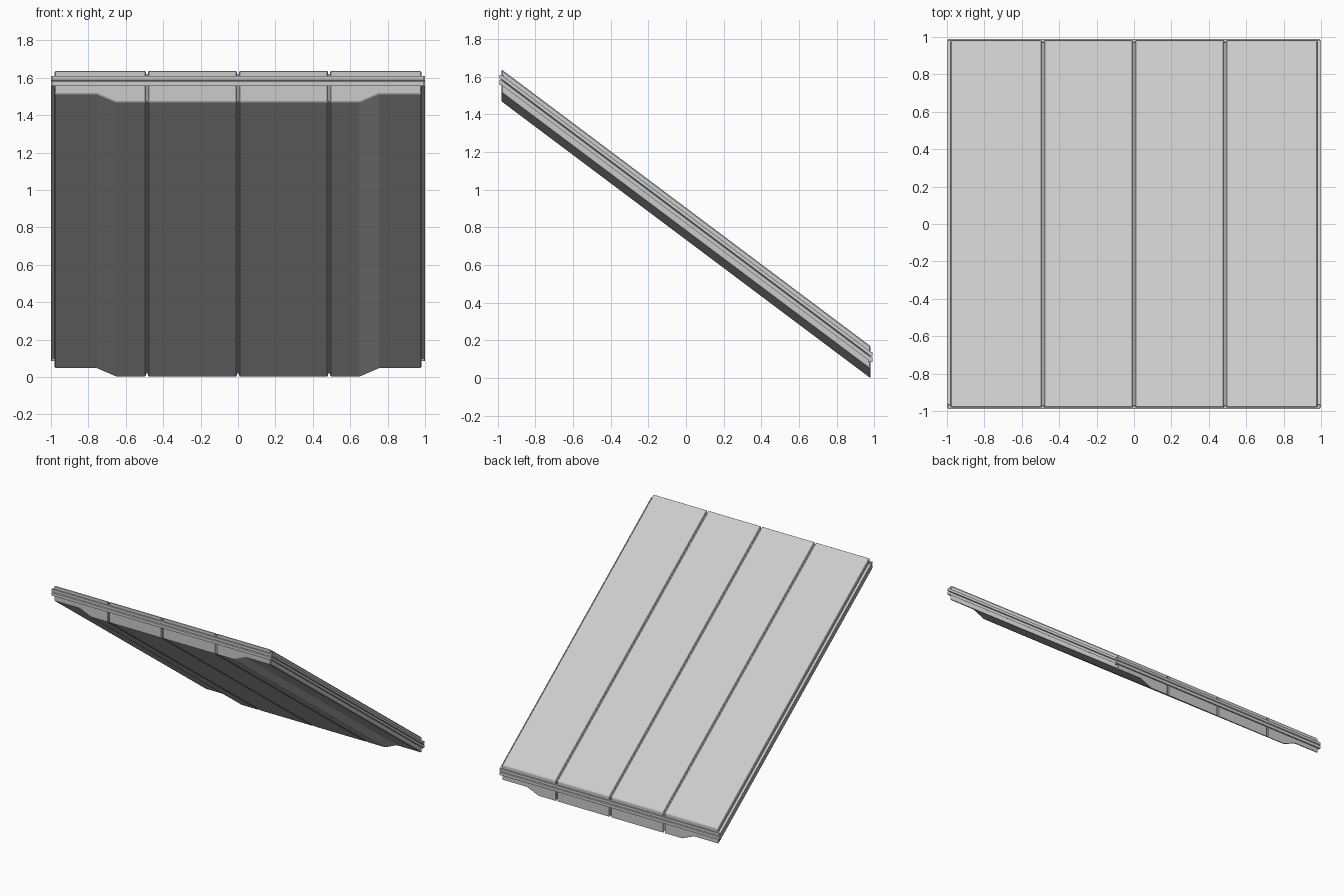
import bpy, bmesh

if "Cube" in bpy.data.objects:
    bpy.data.objects.remove(bpy.data.objects["Cube"])

END = 0.98          # half length of the boards along y


def top(y):
    """Height of the sloping top surface."""
    return 0.905 - 0.75 * y


def sloped_prism(name, profile, y0, y1, bevel=0.0):
    """Sweep an (x, depth) profile down the slope with upright end faces."""
    bm = bmesh.new()
    ends = [[bm.verts.new((x, y, top(y) + d)) for x, d in profile] for y in (y0, y1)]
    n = len(profile)
    bm.faces.new(ends[0])
    bm.faces.new(ends[1][::-1])
    for i in range(n):
        j = (i + 1) % n
        bm.faces.new((ends[0][i], ends[1][i], ends[1][j], ends[0][j]))
    return finish(name, bm, bevel)


def cross_prism(name, profile):
    """Sweep a (y, z) profile across the width."""
    bm = bmesh.new()
    ends = [[bm.verts.new((x, y, z)) for y, z in profile] for x in (-0.995, 0.995)]
    n = len(profile)
    bm.faces.new(ends[0])
    bm.faces.new(ends[1][::-1])
    for i in range(n):
        j = (i + 1) % n
        bm.faces.new((ends[0][i], ends[1][i], ends[1][j], ends[0][j]))
    return finish(name, bm)


def finish(name, bm, bevel=0.0):
    bmesh.ops.recalc_face_normals(bm, faces=bm.faces)
    me = bpy.data.meshes.new(name)
    bm.to_mesh(me)
    bm.free()
    ob = bpy.data.objects.new(name, me)
    bpy.context.collection.objects.link(ob)
    if bevel:
        m = ob.modifiers.new("edge", 'BEVEL')
        m.width = bevel
        m.segments = 1
        m.limit_method = 'ANGLE'
        m.angle_limit = 0.9
    return ob


# Four boards; the outer two have a stepped, thinner outer underside
for s, side in ((-1, "left"), (1, "right")):
    outer = [(0.492, 0), (0.98, 0), (0.98, -0.125), (0.755, -0.125),
             (0.65, -0.17), (0.492, -0.17)]
    inner = [(0.005, 0), (0.482, 0), (0.482, -0.17), (0.005, -0.17)]
    for name, prof in (("outer_board", outer), ("inner_board", inner)):
        sloped_prism(f"{name}_{side}", [(s * x, d) for x, d in prof], -END, END, 0.005)

    # Side rail with a shallow centre groove
    rail = [(0.97, -0.03), (1.0, -0.03), (1.0, -0.051), (0.992, -0.055),
            (1.0, -0.059), (1.0, -0.083), (0.97, -0.083)]
    sloped_prism(f"side_rail_{side}", [(s * x, d) for x, d in rail], -END, END)

    # End rail
    z = top(s * END)
    cross_prism("back_rail" if s > 0 else "front_rail",
                [(s * y, z + d) for y, d in
                 ((0.965, -0.03), (0.99, -0.03), (0.99, -0.051), (0.984, -0.055),
                  (0.99, -0.059), (0.99, -0.083), (0.965, -0.083))])

# Core closing the grooves between the boards
core = [(-0.6, -0.012), (0.6, -0.012), (0.6, -0.158), (-0.6, -0.158)]
sloped_prism("core", core, -0.97, 0.97)
